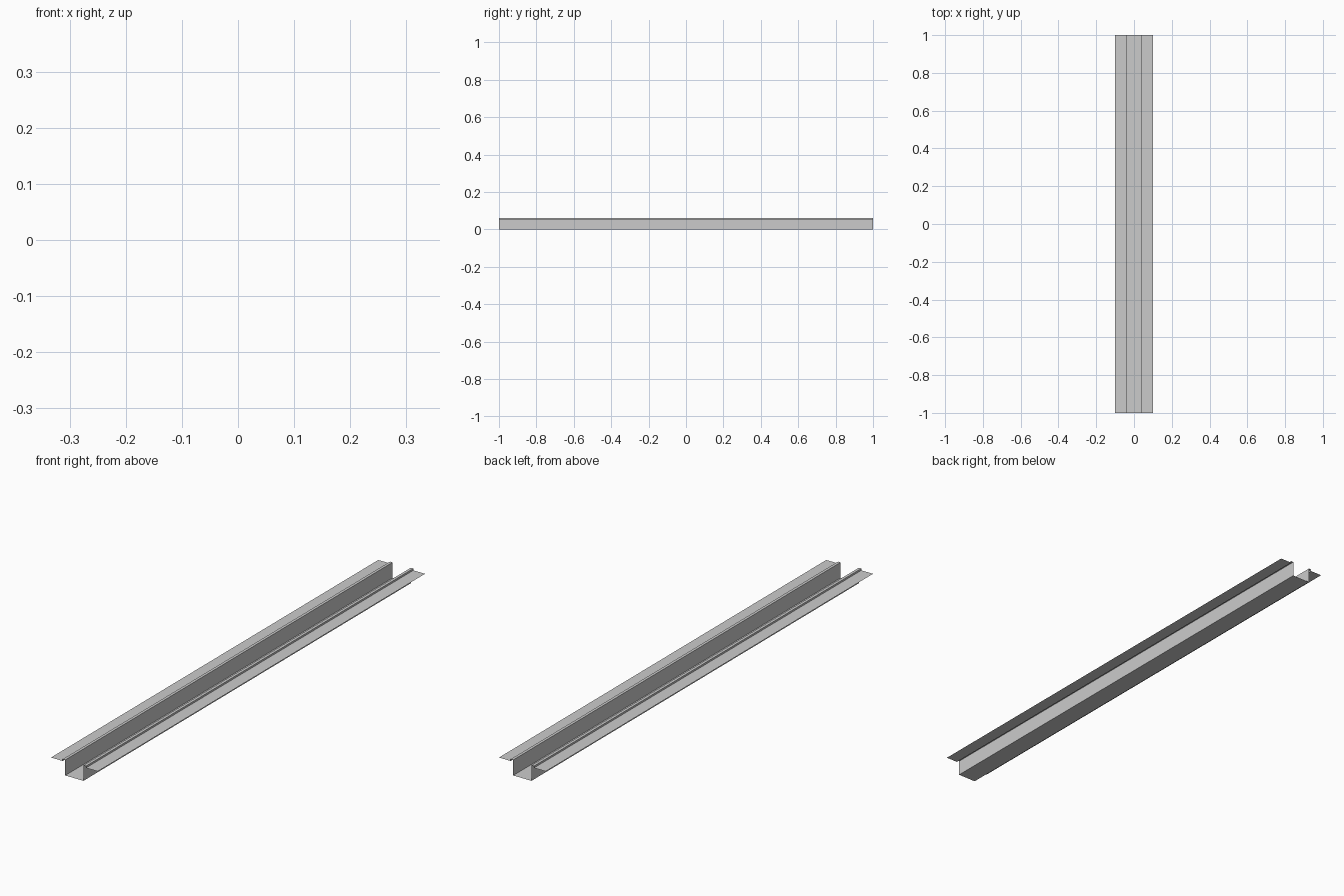
import bpy
import bmesh

if "Cube" in bpy.data.objects:
    bpy.data.objects.remove(bpy.data.objects["Cube"])

LENGTH = 2.0

# Right half of the hat-channel section (x, z), from the floor out to the flange
half = [(0.039, 0.0), (0.039, 0.06), (0.05, 0.06), (0.05, 0.053), (0.1, 0.053)]
section = [(-x, z) for x, z in reversed(half)] + half


def extruded_sheet(name, points, length):
    """Sweep an open section along y as a thin, open-ended sheet."""
    bm = bmesh.new()
    verts = [bm.verts.new((x, -length / 2, z)) for x, z in points]
    edges = [bm.edges.new(pair) for pair in zip(verts, verts[1:])]
    swept = bmesh.ops.extrude_edge_only(bm, edges=edges)["geom"]
    moved = [g for g in swept if isinstance(g, bmesh.types.BMVert)]
    bmesh.ops.translate(bm, verts=moved, vec=(0, length, 0))
    bm.normal_update()
    # Make the channel floor and flanges face upward
    if sum(f.normal.z * f.calc_area() for f in bm.faces) < 0:
        bmesh.ops.reverse_faces(bm, faces=bm.faces[:])
    mesh = bpy.data.meshes.new(name)
    bm.to_mesh(mesh)
    bm.free()
    obj = bpy.data.objects.new(name, mesh)
    bpy.context.collection.objects.link(obj)
    return obj


# Folded metal channel with raised lips and side flanges
extruded_sheet("flanged_channel", section, LENGTH)
